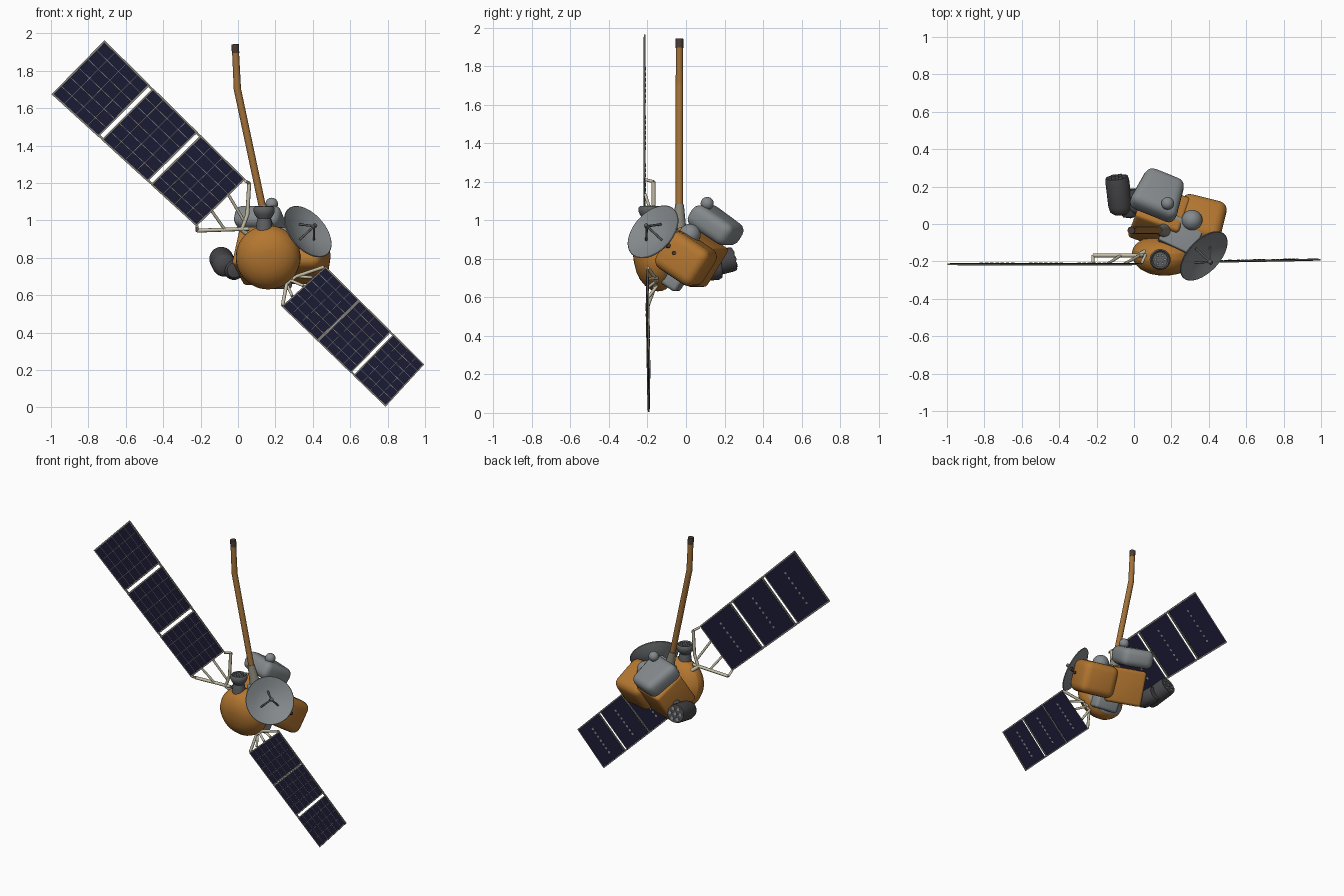
import bpy, bmesh, math
from mathutils import Vector, Matrix, Euler

if "Cube" in bpy.data.objects:
    bpy.data.objects.remove(bpy.data.objects["Cube"])


def material(name, rgb):
    m = bpy.data.materials.new(name)
    m.diffuse_color = (*rgb, 1)
    m.use_nodes = True
    m.node_tree.nodes["Principled BSDF"].inputs["Base Color"].default_value = m.diffuse_color
    return m


ORANGE = material("orange_foil", (0.46, 0.185, 0.03))
BRONZE = material("bronze_boom", (0.36, 0.165, 0.04))
GREY = material("mid_grey", (0.23, 0.25, 0.26))
STEEL = material("dark_grey", (0.11, 0.115, 0.12))
CHAR = material("charcoal", (0.065, 0.065, 0.07))
NAVY = material("cell_navy", (0.011, 0.011, 0.036))
CREAM = material("cream_strut", (0.56, 0.52, 0.38))
FRAME = material("panel_frame", (0.24, 0.23, 0.18))
DARK = material("dark_brown", (0.07, 0.045, 0.035))


def finish(name, bm, mat, smooth=True):
    bmesh.ops.recalc_face_normals(bm, faces=bm.faces)
    me = bpy.data.meshes.new(name)
    bm.to_mesh(me)
    bm.free()
    ob = bpy.data.objects.new(name, me)
    bpy.context.collection.objects.link(ob)
    me.materials.append(mat)
    if smooth:
        bpy.ops.object.select_all(action='DESELECT')
        ob.select_set(True)
        bpy.context.view_layer.objects.active = ob
        bpy.ops.object.shade_smooth_by_angle(angle=math.radians(40))
    return ob


def rod(bm, p, q, r, r2=None, seg=10):
    p, q = Vector(p), Vector(q)
    d = q - p
    m = Matrix.Translation((p + q) / 2) @ d.to_track_quat('Z', 'Y').to_matrix().to_4x4()
    bmesh.ops.create_cone(bm, cap_ends=True, segments=seg, radius1=r,
                          radius2=r if r2 is None else r2, depth=d.length, matrix=m)


def rods(name, mat, items, seg=10):
    bm = bmesh.new()
    for it in items:
        rod(bm, *it, seg=seg)
    return finish(name, bm, mat)


def ball(name, mat, loc, r):
    bm = bmesh.new()
    bmesh.ops.create_uvsphere(bm, u_segments=24, v_segments=14, radius=r,
                              matrix=Matrix.Translation(loc))
    return finish(name, bm, mat)


def lathe(name, mat, profile, loc, axis, seg=48):
    """Spin (radius, height) points around an axis direction."""
    bm = bmesh.new()
    vs = [bm.verts.new((r, 0, h)) for r, h in profile]
    es = [bm.edges.new(e) for e in zip(vs, vs[1:])]
    bmesh.ops.spin(bm, geom=vs + es, axis=(0, 0, 1), cent=(0, 0, 0),
                   angle=2 * math.pi, steps=seg)
    bmesh.ops.remove_doubles(bm, verts=bm.verts, dist=1e-5)
    bm.transform(Matrix.Translation(loc) @ Vector(axis).to_track_quat('Z', 'Y').to_matrix().to_4x4())
    return finish(name, bm, mat)


def soft_box(name, mat, loc, size, rot, bevel=0.02, taper=1.0):
    bm = bmesh.new()
    bmesh.ops.create_cube(bm, size=1)
    for v in bm.verts:
        if v.co.y > 0:
            v.co.x *= taper
        v.co = Vector(a * b for a, b in zip(v.co, size))
    bmesh.ops.bevel(bm, geom=bm.edges[:], offset=bevel, segments=4, profile=0.5, affect='EDGES')
    e = Euler([math.radians(a) for a in rot])
    bm.transform(Matrix.Translation(loc) @ e.to_matrix().to_4x4())
    return finish(name, bm, mat)


# ---- solar wings: each is a quad (outer/inner edges in x,z) cut in three ----
def wing(side, A, B, C, D, spans, ybase, slope):
    A, B, C, D = map(Vector, (A, B, C, D))

    def P(s, t, dy=0.0):
        q = A.lerp(D, s).lerp(B.lerp(C, s), t)
        return Vector((q.x, ybase + slope * q.x + dy, q.y))

    def slab(bm, s0, s1, t0, t1, y0, y1):
        vs = [bm.verts.new(P(s, t, y)) for y in (y0, y1)
              for s, t in ((s0, t0), (s1, t0), (s1, t1), (s0, t1))]
        for f in ((0, 1, 2, 3), (7, 6, 5, 4), (0, 4, 5, 1), (1, 5, 6, 2), (2, 6, 7, 3), (3, 7, 4, 0)):
            bm.faces.new([vs[i] for i in f])

    frame, cells, lines, dots = (bmesh.new() for _ in range(4))
    for s0, s1 in spans:
        slab(frame, s0, s1, 0, 1, -0.004, 0.004)
        slab(cells, s0 + .008, s1 - .008, .022, .978, -0.0055, 0.0055)
        # thin wiring lines on the front, fastener dots on the back
        for k in range(1, 6):
            t = k / 6
            slab(lines, s0 + .01, s1 - .01, t - .0035, t + .0035, -0.0066, -0.005)
        for k in range(1, 4):
            s = s0 + (s1 - s0) * k / 4
            slab(lines, s - .001, s + .001, .03, .97, -0.0064, -0.005)
        for k in range(7):
            c = P((s0 + s1) / 2, .2 + .1 * k)
            rod(dots, c, c + Vector((0, .008, 0)), .009, seg=8)
    for a, b in zip(spans, spans[1:]):   # corner hinges bridge the gaps
        for t in (.02, .98):
            slab(frame, a[1] - .004, b[0] + .004, t - .015, t + .015, -0.004, 0.004)
    finish(side + "_wing_frame", frame, FRAME, False)
    finish(side + "_wing_cells", cells, NAVY, False)
    finish(side + "_wing_wiring", lines, FRAME, False)
    finish(side + "_wing_fasteners", dots, GREY, False)


wing("left", (-.714, 1.963), (-.997, 1.674), (-.222, .968), (.04, 1.22),
     [(0, .323), (.344, .662), (.683, 1)], -.215, 0.0)
wing("right", (.996, .23), (.789, .004), (.233, .54), (.468, .754),
     [(0, .311), (.334, .654), (.656, 1)], -.208, .018)

# ---- wing yokes ----
rods("left_yoke", CREAM, [
    ((.06, -.168, 1.20), (.05, -.168, 1.03), .0105), ((.05, -.168, 1.03), (.02, -.168, .95), .0105),
    ((-.22, -.168, .945), (.06, -.168, .955), .0105), ((.04, -.21, 1.21), (.06, -.168, 1.20), .008),
    ((-.22, -.21, .97), (-.22, -.168, .945), .008), ((-.14, -.212, 1.05), (-.07, -.168, .95), .008),
    ((-.05, -.212, 1.135), (.03, -.168, 1.0), .008), ((.02, -.168, .95), (.12, -.12, .87), .013)])
rods("right_yoke", CREAM, [
    ((.462, -.198, .752), (.31, -.16, .70), .0095), ((.238, -.202, .545), (.26, -.16, .66), .0095),
    ((.35, -.2, .65), (.28, -.16, .68), .008), ((.29, -.2, .595), (.26, -.15, .66), .008),
    ((.40, -.2, .695), (.31, -.15, .70), .008), ((.31, -.16, .70), (.26, -.16, .66), .009),
    ((.29, -.16, .68), (.2, -.1, .75), .013)])

# ---- bus: two foil-wrapped boxes, tilted ----
soft_box("main_bus", ORANGE, (.135, .035, .81), (.25, .23, .24), (-33, 0, -20))
soft_box("side_bus", ORANGE, (.35, .0, .80), (.25, .25, .22), (-33, 0, -14), .05)
soft_box("upper_deck", GREY, (.25, -.06, .90), (.20, .16, .10), (-10, 0, -25), .01)
soft_box("belly_plate", GREY, (.20, -.08, .70), (.17, .14, .09), (-33, 0, -8), .02)
soft_box("instrument_cover", GREY, (.132, .158, .975), (.27, .25, .125), (-33, 0, -22), .045, .8)
rods("cover_post", GREY, [((.17, .09, 1.02), (.18, .11, 1.09), .02)], 16)
ball("cover_knob", GREY, (.18, .11, 1.087), .034)
ball("deck_tank", GREY, (.31, .02, .925), .056)
rods("side_fittings", DARK, [((.40, -.1, .86), (.48, -.09, .87), .012),
                             ((.40, -.07, .83), (.475, -.06, .83), .01)])

# ---- flattened foil dome on the front; the underside of its back is grey ----
DOME = ((.161, -.17, .80), (0, -.98, -.18))
lathe("front_dome", ORANGE,
      [(0, .102), (.05, .099), (.09, .089), (.13, .067), (.155, .042), (.170, .010),
       (.173, -.015), (.166, -.04)], *DOME)
back = lathe("dome_back", ORANGE, [(.166, -.04), (.15, -.062), (.11, -.09), (0, -.11)], *DOME)
back.data.materials.append(GREY)
for f in back.data.polygons:
    f.material_index = int(f.center.z < .74)

# ---- dish antenna ----
DN = Vector((.62, -.58, .53)).normalized()
DC = Vector((.37, -.168, .937))
lathe("dish", GREY, [(0, -.035), (.05, -.031), (.10, -.017), (.158, .008), (.161, .006),
                     (.159, .001), (.10, -.027), (.05, -.042), (0, -.046)], DC, DN)
side = DN.cross(Vector((0, 0, 1))).normalized()
up = side.cross(DN)
tip = DC + DN * .06
legs = [(DC - DN * .025 + (side * math.cos(a) + up * math.sin(a)) * .065, tip, .006)
        for a in (math.pi / 2, math.pi * 7 / 6, math.pi * 11 / 6)]
rods("dish_feed", STEEL, legs + [(tip - DN * .012, tip + DN * .012, .012)])
rods("dish_mount", GREY, [(DC - DN * .13, DC - DN * .035, .05, .03)], 20)

# ---- boom ----
rods("boom", BRONZE, [((.15, -.034, .98), (-.003, -.034, 1.70), .0195),
                      ((-.003, -.034, 1.695), (-.013, -.034, 1.90), .0195, .0185)], 12)
rods("boom_tip", DARK, [((-.013, -.034, 1.895), (-.015, -.034, 1.942), .020)], 12)
rods("boom_base", FRAME, [((.16, -.034, .95), (.128, -.034, 1.08), .036, .023)], 16)

# ---- top sensor stack ----
lathe("top_sensor", STEEL, [(0, -.10), (.045, -.10), (.042, -.05), (.036, -.02), (.05, 0), (.056, .015),
                            (.056, .035), (.048, .045), (.04, .035), (0, .035)],
      (.14, -.19, 1.03), (0, 0, 1), 28)
ring = [math.tau * k / 6 for k in range(6)]
rods("top_sensor_studs", GREY,
     [((.14 + .026 * math.cos(a), -.19 + .026 * math.sin(a), 1.055),
       (.14 + .026 * math.cos(a), -.19 + .026 * math.sin(a), 1.077), .008) for a in ring])

# ---- dark telescope barrels at the rear left ----
p, q = Vector((-.07, .07, .755)), Vector((-.092, .25, .80))
ax = (q - p).normalized()
L = (q - p).length
lathe("rear_barrel", CHAR, [(0, -.02), (.04, -.015), (.058, 0), (.064, .03), (.064, L - .02),
                            (.06, L), (0, L)], p, ax, 28)
lathe("rear_barrel_small", CHAR, [(0, -.03), (.04, -.02), (.055, .01), (.055, .11), (.045, .125), (0, .125)],
      (-.02, .06, .735), (-.1, .97, .1), 28)
u = ax.cross(Vector((0, 0, 1))).normalized()
w = u.cross(ax)
studs = [q + (u * math.cos(a) + w * math.sin(a)) * .038 for a in ring] + [q]
rods("rear_barrel_studs", GREY, [(c - ax * .005, c + ax * .006, .011) for c in studs])
rods("rear_barrel_mount", CHAR, [((-.06, .11, .76), (.05, .07, .78), .03)], 16)
